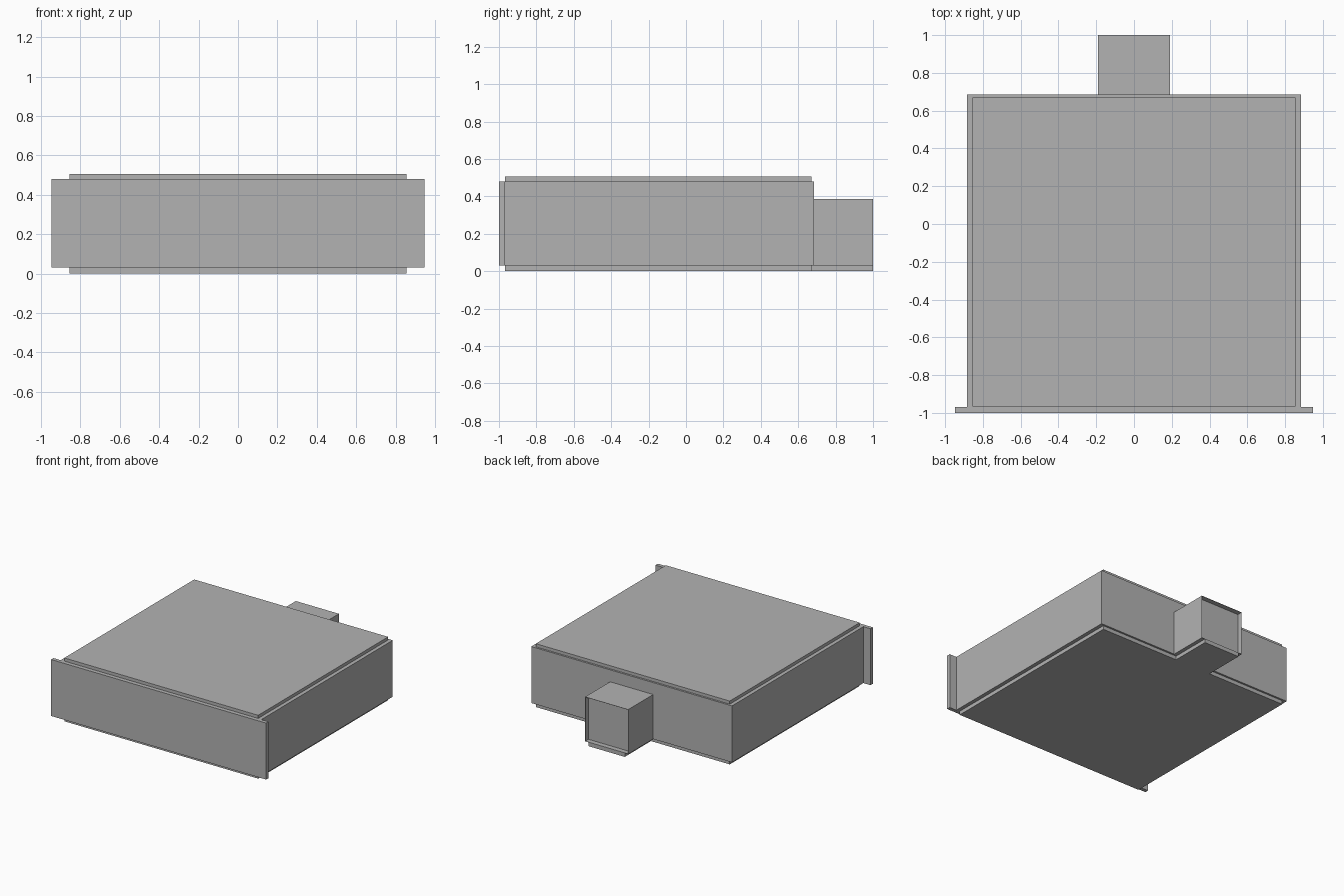
import bpy
import bmesh

default = bpy.data.objects.get("Cube")
if default:
    bpy.data.objects.remove(default, do_unlink=True)

grey = bpy.data.materials.new("plain_grey")
grey.use_nodes = True
colour = (0.45, 0.45, 0.45, 1.0)
grey.diffuse_color = colour
grey.node_tree.nodes["Principled BSDF"].inputs["Base Color"].default_value = colour


def box(name, low, high, recess=None):
    """Box between two corners; recess = (rim, depth) sinks the +y face."""
    bm = bmesh.new()
    bmesh.ops.create_cube(bm, size=1)
    for v in bm.verts:
        v.co = [(a + b) / 2 + c * (b - a) for a, b, c in zip(low, high, v.co)]
    if recess:
        rim, depth = recess
        bm.normal_update()
        back = max(bm.faces, key=lambda f: f.calc_center_median().y)
        bmesh.ops.inset_region(bm, faces=[back], thickness=rim)
        # A second inset makes the vertical walls of the recess
        bmesh.ops.inset_region(bm, faces=[back], thickness=0.0)
        for v in back.verts:
            v.co.y -= depth
    mesh = bpy.data.meshes.new(name)
    bm.to_mesh(mesh)
    bm.free()
    mesh.materials.append(grey)
    obj = bpy.data.objects.new(name, mesh)
    bpy.context.collection.objects.link(obj)
    return obj


# Main case with inset covers above and below
box("case_body", (-0.885, -0.97, 0.03), (0.885, 0.685, 0.48))
box("top_cover", (-0.855, -0.967, 0.48), (0.855, 0.67, 0.505))
box("bottom_cover", (-0.855, -0.967, 0.0), (0.855, 0.67, 0.03))

# Wide front flange
box("front_panel", (-0.948, -1.0, 0.03), (0.948, -0.97, 0.48))

# Rear connector block with a shallow open back and its own base plate
box("rear_block", (-0.19, 0.685, 0.03), (0.19, 1.0, 0.385), recess=(0.003, 0.04))
box("rear_block_base", (-0.16, 0.67, 0.0), (0.16, 1.0, 0.03))
